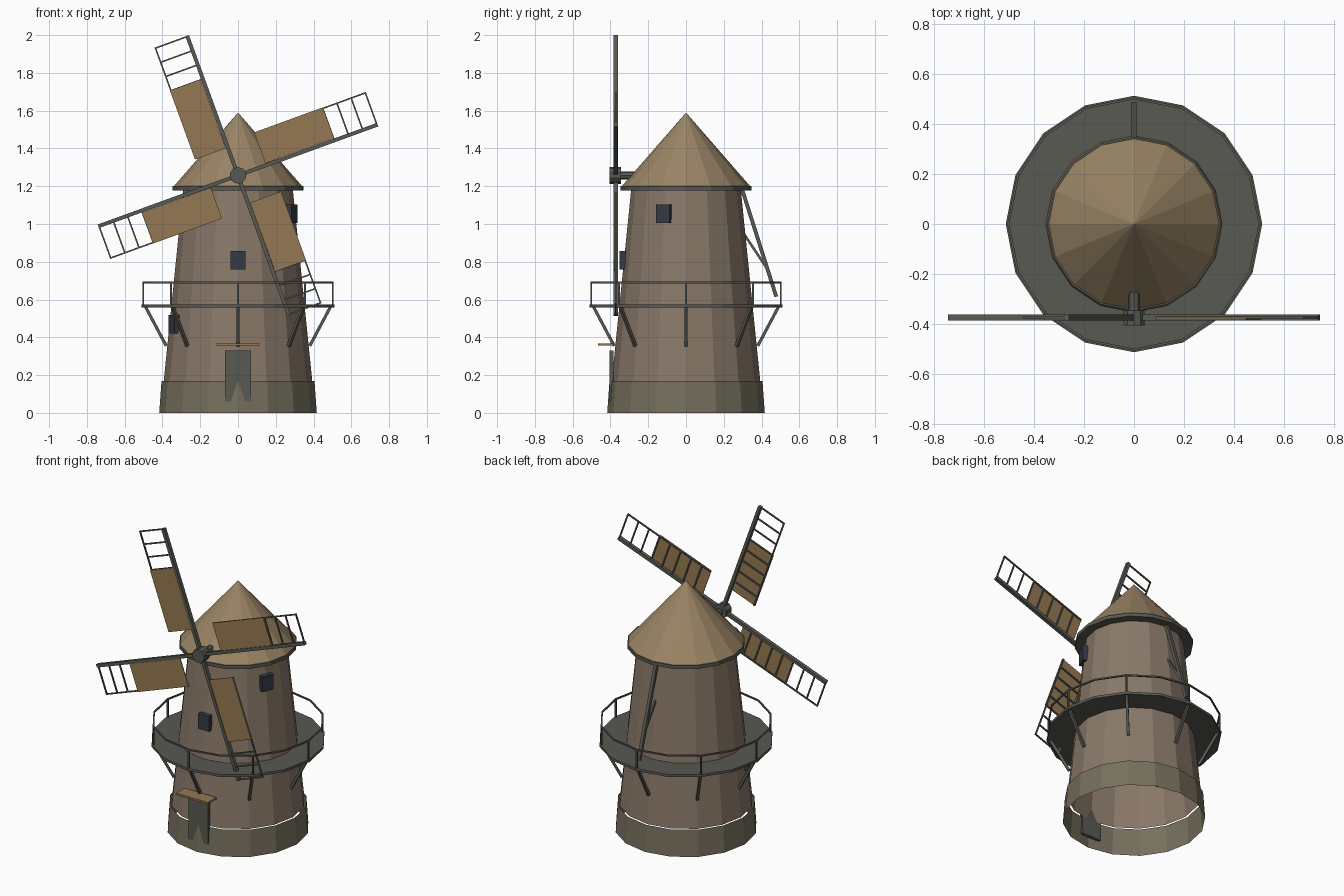
import bpy, bmesh
from math import sin, cos, pi, radians
from mathutils import Vector, Matrix

if "Cube" in bpy.data.objects:
    bpy.data.objects.remove(bpy.data.objects["Cube"])

def mat(name, rgb):
    m = bpy.data.materials.new(name)
    m.diffuse_color = (*rgb, 1)
    m.use_nodes = True
    m.node_tree.nodes["Principled BSDF"].inputs["Base Color"].default_value = m.diffuse_color
    return m

PLASTER = mat("plaster", (0.25, 0.19, 0.14))
STONE = mat("stone", (0.18, 0.16, 0.11))
THATCH = mat("thatch", (0.32, 0.23, 0.13))
WOOD = mat("grey_wood", (0.10, 0.10, 0.085))
CLOTH = mat("cloth", (0.30, 0.19, 0.085))
GLASS = mat("dark_glass", (0.035, 0.042, 0.06))

def finish(name, bm, material):
    bmesh.ops.remove_doubles(bm, verts=bm.verts, dist=1e-5)
    me = bpy.data.meshes.new(name)
    bm.to_mesh(me)
    bm.free()
    me.materials.append(material)
    ob = bpy.data.objects.new(name, me)
    bpy.context.collection.objects.link(ob)
    return ob

def lathe(name, profile, material, closed=False, n=16):
    """Revolve (radius, z) points around z; closed joins last point to first."""
    bm = bmesh.new()
    rings = [[bm.verts.new((r * cos(2 * pi * i / n), r * sin(2 * pi * i / n), z))
              for i in range(n)] for r, z in profile]
    pairs = list(zip(rings, rings[1:])) + ([(rings[-1], rings[0])] if closed else [])
    for a, b in pairs:
        for i in range(n):
            j = (i + 1) % n
            bm.faces.new((a[i], a[j], b[j], b[i]))
    bmesh.ops.remove_doubles(bm, verts=bm.verts, dist=1e-5)
    if closed:
        bmesh.ops.recalc_face_normals(bm, faces=bm.faces)
    return finish(name, bm, material)

def add_box(bm, centre, size, rot=Matrix()):
    m = Matrix.Translation(centre) @ rot.to_4x4() @ Matrix.Diagonal((*size, 1))
    bmesh.ops.create_cube(bm, size=1, matrix=m)

def add_beam(bm, a, b, w, d=None):
    """Square bar from a to b."""
    a, b = Vector(a), Vector(b)
    add_box(bm, (a + b) / 2, (w, d or w, (b - a).length), (b - a).to_track_quat('Z', 'Y').to_matrix())

def box(name, centre, size, material, angle=0):
    bm = bmesh.new()
    add_box(bm, centre, size, Matrix.Rotation(angle, 3, 'Z'))
    return finish(name, bm, material)

def polar(r, a, z):
    return Vector((r * cos(a), r * sin(a), z))

# tower body, open shells
lathe("stone_base", [(0.417, 0), (0.405, 0.17)], STONE)
lathe("tower", [(0.393, 0.17), (0.29, 1.185)], PLASTER)

# cap
lathe("roof", [(0.34, 1.2), (0, 1.59)], THATCH)
lathe("roof_brim", [(0.285, 1.178), (0.347, 1.178), (0.347, 1.2), (0.285, 1.2)], WOOD, True)

# gallery deck, rail, posts and struts
lathe("gallery_deck", [(0.35, 0.558), (0.512, 0.558), (0.512, 0.574), (0.35, 0.574)], WOOD, True)
lathe("gallery_rail", [(0.497, 0.686), (0.506, 0.686), (0.506, 0.695), (0.497, 0.695)], WOOD, True)
posts, struts = bmesh.new(), bmesh.new()
for k in range(8):
    a = k * pi / 4
    add_beam(posts, polar(0.501, a, 0.57), polar(0.501, a, 0.69), 0.009)
    add_beam(struts, polar(0.49, a, 0.562), polar(0.38, a, 0.355), 0.016)
finish("gallery_posts", posts, WOOD)
finish("gallery_struts", struts, WOOD)

# door and canopy
box("door", (0, -0.395, 0.195), (0.14, 0.02, 0.27), WOOD)
box("door_canopy", (0, -0.424, 0.362), (0.225, 0.086, 0.012), CLOTH)

# windows facing outwards
for i, (deg, r, z) in enumerate([(-90, 0.336, 0.808), (-22.5, 0.309, 1.055), (202.5, 0.366, 0.468)]):
    a = radians(deg)
    box(f"window_{i + 1}", polar(r, a, z), (0.03, 0.078, 0.098), GLASS, a)

# tail pole and brace at the back
bm = bmesh.new()
add_beam(bm, (0, 0.295, 1.19), (0, 0.478, 0.615), 0.02)
add_beam(bm, (0, 0.305, 0.95), (0, 0.435, 0.755), 0.013)
finish("tail_pole", bm, WOOD)

# hub and windshaft
HZ = 1.257
for name, r, y0, y1, n in (("hub", 0.044, -0.405, -0.345, 10), ("windshaft", 0.022, -0.35, -0.26, 8)):
    bm = bmesh.new()
    m = Matrix.Translation((0, (y0 + y1) / 2, HZ)) @ Matrix.Rotation(pi / 2, 4, 'X')
    bmesh.ops.create_cone(bm, cap_ends=True, segments=n, radius1=r, radius2=r, depth=y1 - y0, matrix=m)
    finish(name, bm, WOOD)

# four sails: spar, lattice and cloth
for k in range(4):
    t = radians(20 + 90 * k)
    u, v = Vector((-sin(t), 0, cos(t))), Vector((-cos(t), 0, -sin(t)))

    def at(pu, pv, y=-0.373):
        return Vector((0, y, HZ)) + u * pu + v * pv

    bm = bmesh.new()
    add_beam(bm, at(0, 0), at(0.787, 0), 0.024, 0.02)
    finish(f"sail_spar_{k + 1}", bm, WOOD)
    bm = bmesh.new()
    add_beam(bm, at(0.16, 0.18), at(0.787, 0.18), 0.008)
    for j in range(8):
        p = 0.783 - 0.08 * j
        add_beam(bm, at(p, 0), at(p, 0.18), 0.008)
    finish(f"sail_lattice_{k + 1}", bm, WOOD)
    bm = bmesh.new()
    add_box(bm, at(0.35, 0.098, -0.38), (0.174, 0.005, 0.385), Matrix.Rotation(-t, 3, 'Y'))
    finish(f"sail_cloth_{k + 1}", bm, CLOTH)
